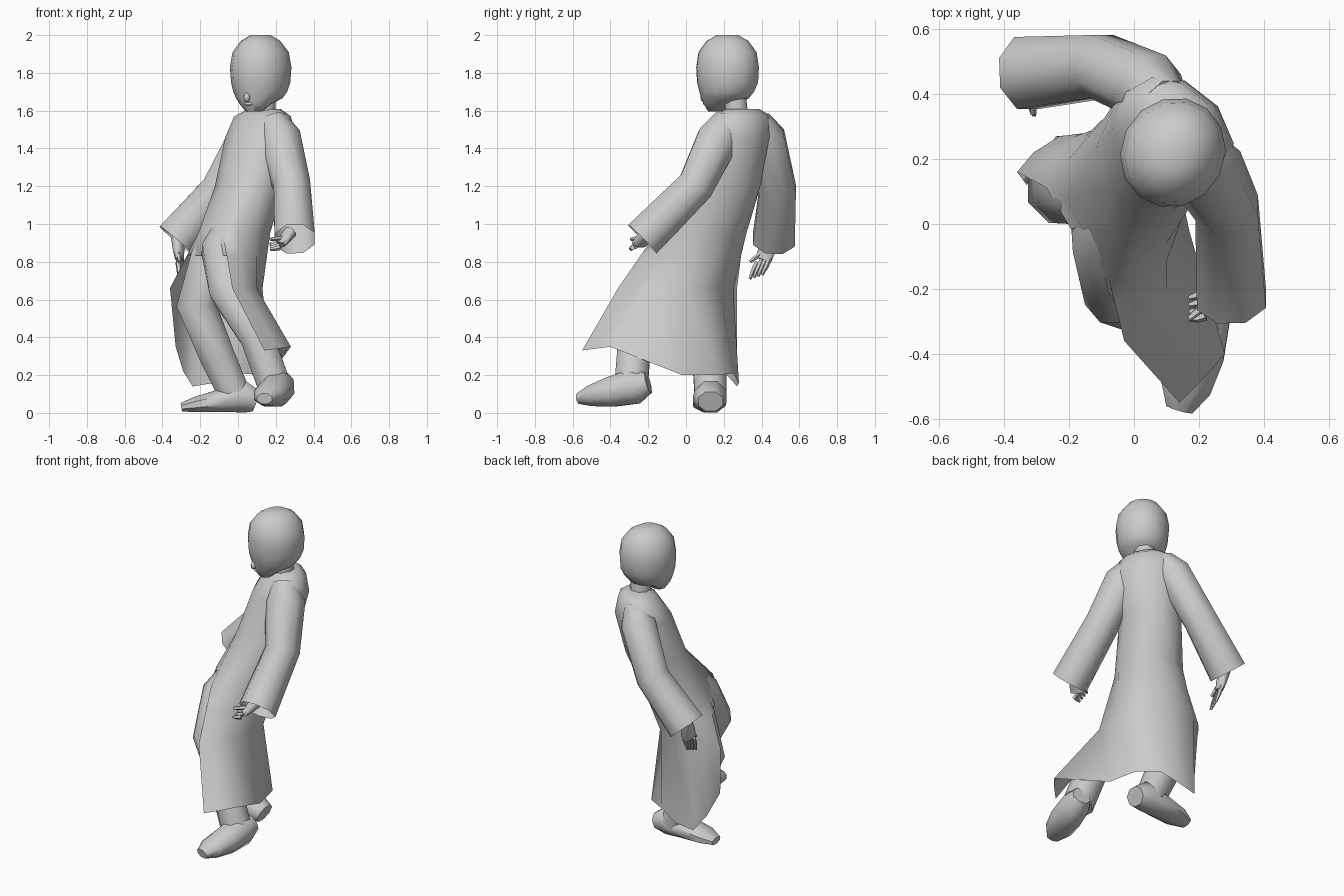
import bpy, bmesh, math
from mathutils import Vector, Matrix

cube = bpy.data.objects.get("Cube")
if cube:
    bpy.data.objects.remove(cube, do_unlink=True)

GREY = (0.6, 0.6, 0.6, 1.0)
mat = bpy.data.materials.new("plain_grey")
mat.use_nodes = True
mat.diffuse_color = GREY
mat.node_tree.nodes["Principled BSDF"].inputs["Base Color"].default_value = GREY


def finish(bm, name, angle=55):
    """Turn a bmesh into a shaded, coloured object."""
    bmesh.ops.recalc_face_normals(bm, faces=bm.faces)
    mesh = bpy.data.meshes.new(name)
    bm.to_mesh(mesh)
    bm.free()
    mesh.materials.append(mat)
    obj = bpy.data.objects.new(name, mesh)
    bpy.context.collection.objects.link(obj)
    bpy.ops.object.select_all(action="DESELECT")
    obj.select_set(True)
    bpy.context.view_layer.objects.active = obj
    bpy.ops.object.shade_smooth_by_angle(angle=math.radians(angle))
    return obj


def loft(name, rings, cap_end=True, slit=None):
    """Skin equal-sized rings; slit = (column, first band) left open."""
    bm = bmesh.new()
    loops = [[bm.verts.new(p) for p in ring] for ring in rings]
    n = len(loops[0])
    for band, (a, b) in enumerate(zip(loops, loops[1:])):
        for i in range(n):
            if slit and i == slit[0] and band >= slit[1]:
                continue
            j = (i + 1) % n
            bm.faces.new((a[i], a[j], b[j], b[i]))
    bm.faces.new(loops[0])
    if cap_end:
        bm.faces.new(loops[-1])
    return finish(bm, name)


def tube(name, path, sizes, ref, sides=8, cap_end=True):
    """Tapered limb along a path; sizes are radii or (side, ref) radii."""
    pts = [Vector(p) for p in path]
    rings = []
    for k, p in enumerate(pts):
        t = (pts[min(k + 1, len(pts) - 1)] - pts[max(k - 1, 0)]).normalized()
        u = t.cross(Vector(ref)).normalized()
        v = u.cross(t)
        size = sizes[k]
        ru, rv = size if isinstance(size, tuple) else (size, size)
        angles = [2 * math.pi * (i + 0.5) / sides for i in range(sides)]
        rings.append([p + u * ru * math.cos(a) + v * rv * math.sin(a) for a in angles])
    return loft(name, rings, cap_end)


X, Y, Z = (1, 0, 0), (0, 1, 0), (0, 0, 1)
SIDES = 10


def oval(x, y, z, across, deep, turn, sides=SIDES):
    """Level ellipse whose first point faces +x whatever its turn."""
    spin = Matrix.Rotation(math.radians(turn), 3, "Z")
    angles = [2 * math.pi * i / sides - math.radians(turn) for i in range(sides)]
    return [spin @ Vector((across * math.cos(a), deep * math.sin(a), 0)) + Vector((x, y, z)) for a in angles]


def level(outline, z):
    return [Vector((x, y, z)) for x, y in outline]


# Robe: closed down to the thighs, then open in front like a coat
body = [(0.14, 0.3, 1.61, 0.1, 0.07),
        (0.13, 0.3, 1.57, 0.18, 0.12),
        (0.12, 0.27, 1.46, 0.21, 0.165),
        (0.06, 0.22, 1.2, 0.185, 0.18)]
hip = level([(0.17, 0.06), (0.16, 0.2), (0.08, 0.3), (-0.04, 0.32), (-0.15, 0.27),
             (-0.2, 0.2), (-0.21, 0.08), (-0.08, -0.16), (0, -0.14), (0.1, -0.06)], 0.95)
knee = level([(0.13, 0), (0.12, 0.09), (0.05, 0.18), (-0.08, 0.25), (-0.23, 0.27),
              (-0.31, 0.22), (-0.36, 0.16), (-0.03, -0.36), (0.03, -0.3), (0.1, -0.2)], 0.66)
thigh = [a.lerp(b, 0.4) for a, b in zip(hip, knee)]
hem = [(0.17, -0.02, 0.2), (0.13, 0.17, 0.2), (0, 0.25, 0.21), (-0.12, 0.28, 0.16),
       (-0.24, 0.27, 0.14), (-0.29, 0.2, 0.22), (-0.33, 0.12, 0.35),
       (0.14, -0.55, 0.33), (0.21, -0.48, 0.34), (0.28, -0.4, 0.35)]
loft("robe", [oval(*row, 135) for row in body] + [hip, thigh, knee, hem], cap_end=False, slit=(6, 5))

# Sleeves
tube("left_sleeve", [(0.18, 0.22, 1.55), (0.22, 0.17, 1.45), (0.285, 0.05, 1.2), (0.3, -0.23, 0.92)],
     [0.08, 0.12, 0.105, 0.115], X, cap_end=False)
tube("right_sleeve", [(0.1, 0.38, 1.55), (0.05, 0.42, 1.46), (-0.1, 0.485, 1.18), (-0.33, 0.465, 0.915)],
     [0.07, 0.11, 0.105, 0.12], Y, cap_end=False)

# Trouser legs
tube("left_leg", [(-0.02, 0.08, 1.02), (-0.08, -0.05, 0.86), (-0.05, -0.21, 0.65), (0.1, -0.27, 0.4), (0.19, -0.29, 0.15)],
     [0.09, 0.12, 0.11, 0.095, 0.095], Y)
tube("right_leg", [(-0.06, 0.13, 1.02), (-0.14, 0.11, 0.82), (-0.22, 0.11, 0.57), (-0.11, 0.125, 0.3), (-0.01, 0.13, 0.08)],
     [0.09, 0.12, 0.115, 0.1, 0.09], Y)

# Shoes
tube("left_shoe", [(0.235, -0.2, 0.16), (0.22, -0.27, 0.14), (0.19, -0.4, 0.11), (0.16, -0.5, 0.09), (0.14, -0.57, 0.075)],
     [(0.06, 0.06), (0.085, 0.1), (0.095, 0.085), (0.085, 0.06), (0.045, 0.03)], Z)
tube("right_shoe", [(0.1, 0.13, 0.06), (0.04, 0.13, 0.085), (-0.09, 0.125, 0.065), (-0.22, 0.12, 0.045), (-0.3, 0.12, 0.03)],
     [(0.07, 0.06), (0.09, 0.09), (0.095, 0.065), (0.085, 0.045), (0.045, 0.025)], Z)


# Hands: a flat palm, four fingers and a thumb
def hand(name, wrist, palm, tip, spread, thumb):
    w, p, t, s = Vector(wrist), Vector(palm), Vector(tip), Vector(spread)
    tube(name + "_palm", [w, w.lerp(p, 0.6), p], [(0.035, 0.035), (0.028, 0.048), (0.02, 0.046)], s)
    for i in range(4):
        off = s * (i - 1.5) * 0.024
        tube(f"{name}_finger_{i + 1}", [p + off, (p + t) / 2 + off * 1.1, t + off], [0.015, 0.013, 0.008], s, 5)
    tube(name + "_thumb", [w.lerp(p, 0.5), Vector(thumb)], [0.018, 0.01], s, 5)


hand("left_hand", (0.28, -0.2, 0.96), (0.22, -0.25, 0.89), (0.17, -0.26, 0.88), (0, 0.9, 0.4), (0.17, -0.29, 0.92))
hand("right_hand", (-0.32, 0.45, 0.93), (-0.31, 0.41, 0.81), (-0.3, 0.37, 0.72), (0.2, 0.9, 0.3), (-0.31, 0.34, 0.8))

# Head: stacked ovals from crown to chin, turned to its right
TURN = -30
face = Matrix.Rotation(math.radians(TURN), 3, "Z")
centre = Vector((0.12, 0.22, 0))
profile = [(2.0, 0, 0.05, 0.06), (1.97, 0, 0.1, 0.115), (1.91, 0, 0.145, 0.16),
           (1.83, 0, 0.16, 0.172), (1.75, 0, 0.153, 0.168), (1.7, -0.005, 0.14, 0.15),
           (1.665, -0.015, 0.12, 0.13), (1.635, -0.055, 0.085, 0.08), (1.595, -0.07, 0.045, 0.04)]
rings = []
for z, y, across, deep in profile:
    p = centre + face @ Vector((0, y, z))
    rings.append(oval(p.x, p.y, z, across, deep, TURN, 14))
loft("head", rings)

# Face: small features barely standing out from the head
for name, y, z, radii in [("nose", -0.145, 1.67, (0.018, 0.02, 0.025)),
                          ("lips", -0.128, 1.637, (0.03, 0.014, 0.01))]:
    bm = bmesh.new()
    bmesh.ops.create_uvsphere(bm, u_segments=8, v_segments=6, radius=1)
    place = Matrix.Translation(centre + face @ Vector((0, y, z))) @ face.to_4x4() @ Matrix.Diagonal((*radii, 1))
    bmesh.ops.transform(bm, matrix=place, verts=bm.verts)
    finish(bm, name)

tube("neck", [(0.14, 0.27, 1.56), (0.14, 0.26, 1.7)], [0.065, 0.06], Y)
